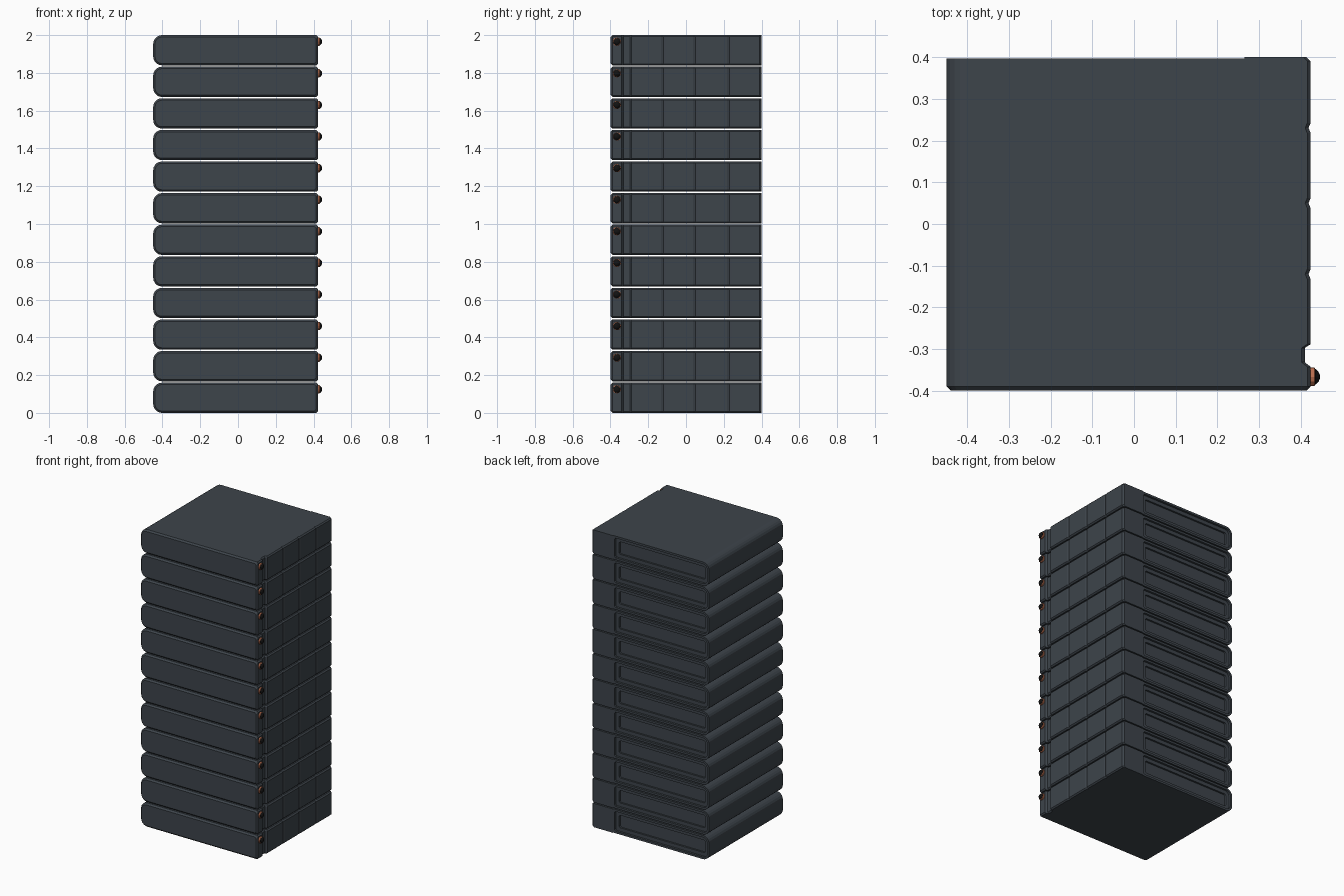
import bpy, bmesh, math

if "Cube" in bpy.data.objects:
    bpy.data.objects.remove(bpy.data.objects["Cube"])

COUNT, H = 12, 0.16
PITCH = (2 - H) / (COUNT - 1)
LEFT = -0.449


def material(name, color):
    m = bpy.data.materials.new(name)
    m.diffuse_color = (*color, 1)
    m.use_nodes = True
    m.node_tree.nodes["Principled BSDF"].inputs["Base Color"].default_value = m.diffuse_color
    return m


slate = material("slate", (0.047, 0.058, 0.07))
copper = material("copper", (0.5, 0.16, 0.08))
black = material("black", (0.006, 0.006, 0.006))


def outline(e, right, chamfer=0.008, radius=0.046):
    """Case section in x/z: chamfered right side, rounded left side, inset by e."""
    lo, hi, left, r = e, H - e, LEFT + e, max(radius - e, 0.012)
    c = chamfer
    pts = [(right - c, lo), (right, lo + c), (right, hi - c), (right - c, hi)]
    for cz, start in ((hi - r, 90), (lo + r, 180)):
        for k in range(6):
            a = math.radians(start + 18 * k)
            pts.append((left + r + r * math.cos(a), cz + r * math.sin(a)))
    return pts


def loft(name, stations):
    """Skin a row of sections, each (y, outline)."""
    bm = bmesh.new()
    rings = [[bm.verts.new((x, y, z)) for x, z in pts] for y, pts in stations]
    n = len(rings[0])
    for a, b in zip(rings, rings[1:]):
        for i in range(n):
            j = (i + 1) % n
            bm.faces.new((a[i], a[j], b[j], b[i]))
    bm.faces.new(rings[0])
    bm.faces.new(rings[-1])
    bmesh.ops.recalc_face_normals(bm, faces=bm.faces)
    me = bpy.data.meshes.new(name)
    bm.to_mesh(me)
    bm.free()
    ob = bpy.data.objects.new(name, me)
    bpy.context.collection.objects.link(ob)
    return ob


def stack(ob):
    arr = ob.modifiers.new("stack", "ARRAY")
    arr.count = COUNT
    arr.use_relative_offset = False
    arr.use_constant_offset = True
    arr.constant_offset_displace = (0, 0, PITCH)


# case: lofted front to back, with a finger groove and shallow notches on the right
R = 0.423
path = [(-0.399, 0.01, R - 0.01), (-0.389, 0, R), (-0.342, 0, R),
        (-0.331, 0, 0.409), (-0.297, 0, 0.409), (-0.288, 0, R)]
for y in (-0.12, 0.05, 0.23):
    path += [(y - 0.012, 0, R), (y, 0, R - 0.005), (y + 0.012, 0, R)]
path += [(0.39, 0, R), (0.4, 0, R - 0.01)]
case = loft("case", [(y, outline(e, x)) for y, e, x in path])
case.data.materials.append(slate)

# nested recesses in the back face
for i, (e, right, depth) in enumerate(((-0.02, 0.265, 0.004), (0.014, 0.255, 0.018),
                                       (0.038, 0.23, 0.03))):
    sec = outline(e, right)
    cutter = loft(f"recess_cutter_{i}", [(0.4 - depth, sec), (0.45, sec)])
    cutter.hide_render = True
    cutter.hide_set(True)
    cut = case.modifiers.new(f"recess_{i}", "BOOLEAN")
    cut.operation = "DIFFERENCE"
    cut.solver = "EXACT"
    cut.object = cutter
stack(case)


def round_part(name, profile, mat, seg=12):
    """Turned part along +x from (x, radius) pairs, set near the front right corner."""
    cy, cz = -0.366, H - 0.035
    secs = [[(cy + r * math.cos(2 * math.pi * k / seg), cz + r * math.sin(2 * math.pi * k / seg))
             for k in range(seg)] for _, r in profile]
    ob = loft(name, [(p[0], s) for p, s in zip(profile, secs)])
    for v in ob.data.vertices:
        v.co.x, v.co.y = v.co.y, v.co.x
    ob.data.flip_normals()
    ob.data.materials.append(mat)
    stack(ob)


# indicator lamp: copper collar and black dome
round_part("lamp_collar", [(0.41, 0.022), (0.432, 0.022), (0.434, 0.019)], copper)
round_part("lamp_dome", [(0.43, 0.019), (0.435, 0.019), (0.442, 0.012), (0.445, 0.005)], black)
